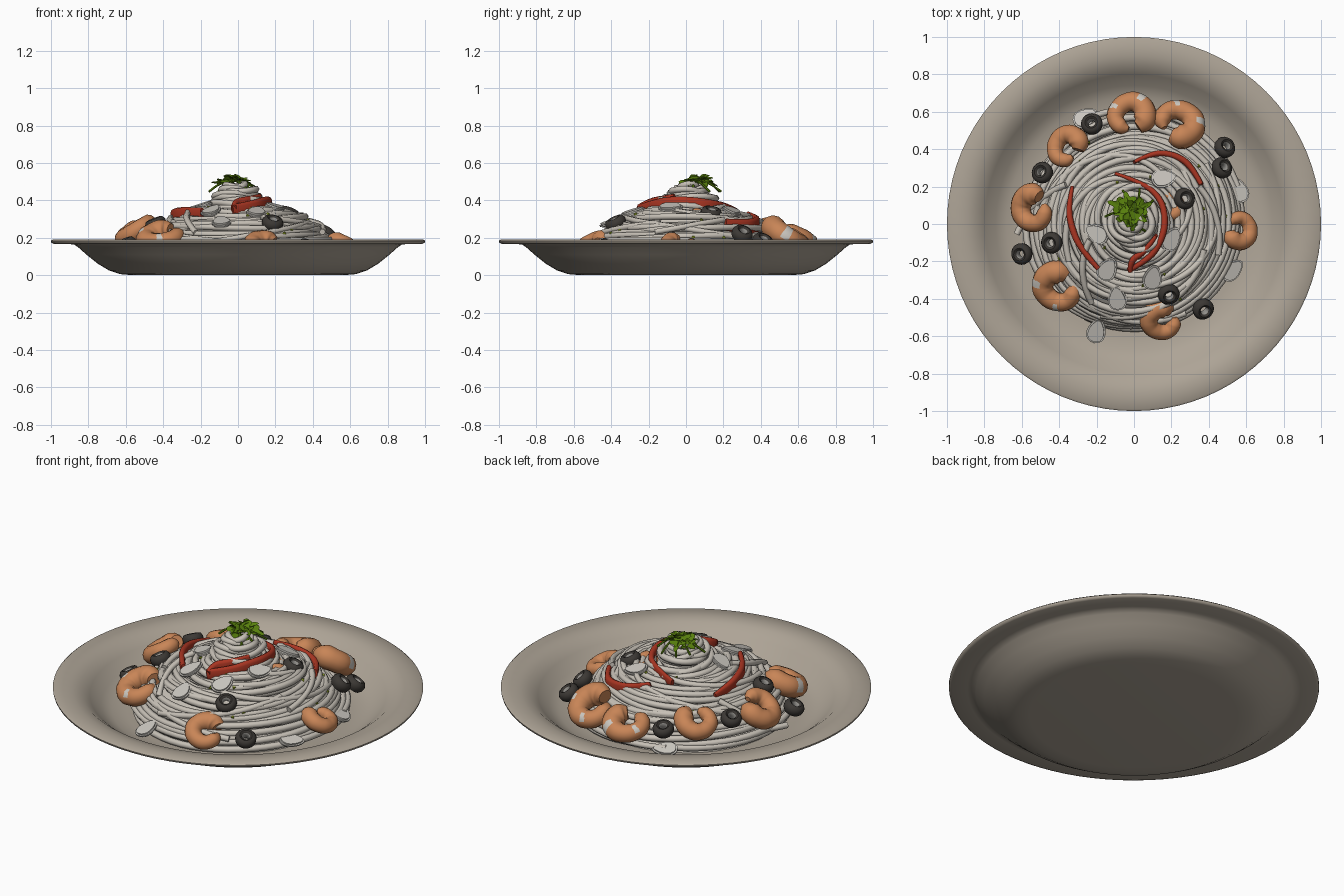
import bpy, bmesh, math, random
from math import sin, cos, pi, atan2, hypot, radians
from mathutils import Matrix, Vector

random.seed(4)
if "Cube" in bpy.data.objects:
    bpy.data.objects.remove(bpy.data.objects["Cube"], do_unlink=True)


def material(name, *rgb):
    m = bpy.data.materials.new(name)
    m.use_nodes = True
    m.diffuse_color = (*rgb, 1)
    m.node_tree.nodes["Principled BSDF"].inputs["Base Color"].default_value = (*rgb, 1)
    return m


STONE = material("warm stone", .42, .37, .305)
PASTA = material("pale pasta", .57, .53, .47)
CREAM = material("garlic white", .6, .575, .53)
SHRIMP = material("shrimp orange", .58, .235, .095)
RED = material("pepper red", .4, .036, .016)
BLACK = material("olive black", .045, .04, .035)
GREY = material("olive inside", .3, .29, .27)
GREEN = material("leaf green", .1, .22, .004)
LIME = material("herb lime", .28, .36, .02)


# ---------- helpers ----------
def add(name, mesh, mats, matrix=None, angle=50):
    mesh.materials.clear()
    for m in mats:
        mesh.materials.append(m)
    if matrix:
        mesh.transform(matrix)
    mesh.polygons.foreach_set("use_smooth", [True] * len(mesh.polygons))
    mesh.set_sharp_from_angle(angle=radians(angle))
    ob = bpy.data.objects.new(name, mesh)
    bpy.context.collection.objects.link(ob)
    return ob


def from_bmesh(bm):
    bmesh.ops.recalc_face_normals(bm, faces=bm.faces)
    mesh = bpy.data.meshes.new("part")
    bm.to_mesh(mesh)
    bm.free()
    return mesh


def lathe(profile, steps, closed=False):
    bm = bmesh.new()
    vs = [bm.verts.new((r, 0, z)) for r, z in profile]
    for a, b in zip(vs, vs[1:] + vs[:1] if closed else vs[1:]):
        bm.edges.new((a, b))
    bmesh.ops.spin(bm, geom=bm.verts[:] + bm.edges[:], axis=(0, 0, 1),
                   cent=(0, 0, 0), angle=2 * pi, steps=steps)
    bmesh.ops.remove_doubles(bm, verts=bm.verts, dist=1e-4)
    return from_bmesh(bm)


def strands(paths, depth, ring=False, extrude=0, sides=1, radius=lambda t: 1):
    """Sweep a round or strap-shaped section along each path."""
    cu = bpy.data.curves.new("sweep", "CURVE")
    cu.dimensions, cu.twist_mode = "3D", "Z_UP"
    cu.bevel_depth, cu.bevel_resolution, cu.extrude = depth, sides, extrude
    cu.use_fill_caps = True
    for pts in paths:
        sp = cu.splines.new("POLY" if ring else "NURBS")
        sp.points.add(len(pts) - 1)
        for i, (p, co) in enumerate(zip(sp.points, pts)):
            p.co = (*co, 1)
            p.radius = radius(i / (len(pts) - 1))
        sp.use_cyclic_u = ring
        if not ring:
            sp.order_u, sp.use_endpoint_u, sp.resolution_u = 3, True, 5
    ob = bpy.data.objects.new("sweep", cu)
    bpy.context.collection.objects.link(ob)
    dg = bpy.context.evaluated_depsgraph_get()
    mesh = bpy.data.meshes.new_from_object(ob.evaluated_get(dg))
    bpy.data.objects.remove(ob)
    return mesh


MOUND = [(0, .485), (.05, .475), (.09, .45), (.125, .405), (.16, .362), (.22, .335), (.3, .312),
         (.37, .282), (.43, .243), (.48, .197), (.52, .15), (.55, .11), (.565, .06)]


def height(x, y):
    r = hypot(x, y)
    for (a, za), (b, zb) in zip(MOUND, MOUND[1:]):
        if r <= b:
            return za + (zb - za) * (r - a) / (b - a)
    return .075


def place(x, y, z, tilt=0, spin=0):
    """Stand at a spot, lean outward from the middle, turn by spin (degrees, in the top plane)."""
    th = atan2(y, x)
    return (Matrix.Translation((x, y, z)) @ Matrix.Rotation(th, 4, "Z")
            @ Matrix.Rotation(radians(tilt), 4, "Y")
            @ Matrix.Rotation(radians(spin) - th, 4, "Z"))


# ---------- plate ----------
add("plate", lathe([(0, .004), (.56, 0), (.63, .006), (.69, .026), (.75, .062), (.81, .11),
                    (.855, .15), (.875, .163), (.9, .167), (.985, .168), (.998, .174), (1, .184),
                    (.99, .192), (.9, .188), (.85, .178), (.8, .14), (.74, .085), (.68, .057),
                    (.6, .047), (0, .045)], 80),
    [STONE], angle=60)

# ---------- noodle mound ----------
add("pasta_core", lathe([(r * .97, z - .018) for r, z in MOUND], 40), [PASTA])
rings = []
samples = []
for (a, za), (b, zb) in zip(MOUND[1:], MOUND[2:]):
    n = max(2, round(hypot(b - a, zb - za) / .02))
    samples += [(a + (b - a) * i / n, za + (zb - za) * i / n) for i in range(n)]
for r, z in samples:
    top = max(0, 1 - r / .25)
    cx, cy = random.uniform(-.018, .022) - .01 * top, random.uniform(-.016, .022) + .035 * top
    p, q = random.uniform(0, 6), random.uniform(0, 6)
    w = min(.012, r * .08)
    rings.append([(cx + (r + w * sin(2 * t + p)) * cos(t), cy + (r + w * sin(2 * t + p)) * sin(t),
                   z + .01 * sin(2 * t + q) + .008 * sin(t + p))
                  for t in (2 * pi * i / 52 for i in range(52))])
add("pasta_rings", strands(rings, .0185, ring=True), [PASTA], angle=80)

# Loose strands, given as start angle, end angle, start radius, end radius, lift
loose = []
for a0, a1, r0, r1, lift in [(20, 115, .59, .62, .03), (150, 185, .42, .63, .03),
                             (200, 242, .25, .48, .03), (-70, 40, .35, .5, .02),
                             (250, 340, .52, .4, .02), (60, 170, .3, .5, .02),
                             (95, 210, .24, .4, .02), (-30, 60, .2, .42, .015),
                             (190, 300, .45, .55, .02), (-20, 30, .48, .4, .035)]:
    pts = []
    for i in range(13):
        a, r = radians(a0 + (a1 - a0) * i / 12), r0 + (r1 - r0) * i / 12
        pts.append((r * cos(a), r * sin(a), height(r, 0) + lift))
    loose.append(pts)
add("pasta_loose_strands", strands(loose, .017), [PASTA], angle=80)

# ---------- shrimp: x, y, z, tilt, opening direction, size ----------
SPOTS = [(-.02, .58, .195, 22, 285, .98), (.235, .54, .21, 30, 225, 1.06),
         (-.36, .41, .235, 32, 325, .88), (-.54, .08, .24, 40, 40, .97),
         (-.405, -.34, .205, 22, 35, 1.04), (.15, -.515, .155, 20, 35, .88),
         (.565, -.03, .16, 22, 170, .78), (.19, .1, .32, 25, 250, .62)]
for k, (x, y, z, tilt, spin, s) in enumerate(SPOTS):
    arc = [radians(16 + 324 * i / 24) for i in range(25)]
    path = [((.079 + .006 * sin(a)) * cos(a), .083 * sin(a), .01 * sin(a)) for a in arc]
    body = strands([path], .064, sides=4, radius=lambda t: (
        min(1, .55 + 5 * t) * (1.03 - .4 * t) * (1 + .015 * cos(t * 44)) * min(1, .35 + 9 * (1 - t))))
    ob = add(f"shrimp_{k + 1}", body, [SHRIMP, CREAM], angle=80)
    # Pale patches on the back of the shell
    for f in ob.data.polygons:
        c = f.center
        ang = math.degrees(atan2(c.y, c.x)) % 360
        pale = 120 < ang < 140 or 222 < ang < 237
        f.material_index = int(pale and k in (0, 1, 4) and c.z > .015 and hypot(c.x, c.y) > .085)
    ob.data.transform(place(x, y, z, tilt, spin) @ Matrix.Scale(s, 4))

# ---------- olive rings: x, y, z, tilt ----------
for k, (x, y, z, tilt) in enumerate([
        (-.225, .535, .2, 20), (-.49, .275, .235, 25), (-.6, -.16, .165, 25), (-.44, -.1, .275, 22),
        (.485, .41, .18, 35), (.47, .3, .22, 40), (.27, .135, .33, 22), (.185, -.375, .28, 28),
        (.37, -.455, .15, 30)]):
    olive = lathe([(.022, -.026), (.045, -.03), (.056, -.014), (.058, .008), (.048, .026),
                   (.034, .03), (.022, .022), (.019, 0)], 20, closed=True)
    ob = add(f"olive_{k + 1}", olive, [BLACK, GREY])
    for f in ob.data.polygons:
        f.material_index = int(hypot(f.center.x, f.center.y) < .024)
    ob.data.transform(place(x, y, z, tilt))

# ---------- pepper strips ----------
PEPPERS = {"left": [(-.33, .2), (-.35, .1), (-.34, 0), (-.29, -.13), (-.19, -.24)],
           "middle": [(-.1, .27), (.05, .22), (.15, .13), (.17, 0), (.14, -.1), (.08, -.19), (-.03, -.25)],
           "back": [(0, .33), (.1, .385), (.22, .37), (.31, .31), (.36, .21)],
           "inner": [(.12, -.06), (.06, -.15), (-.02, -.19), (-.02, -.25)]}
for name, spots in PEPPERS.items():
    path = [(x, y, height(x, y) + .02) for x, y in spots]
    add(f"pepper_{name}", strands([path], .014, extrude=.021,
                                  radius=lambda t: .65 + .5 * sin(pi * t) + .25 * t), [RED])

# ---------- garlic slices: x, y, spin ----------
for k, (x, y, spin) in enumerate([
        (.16, .245, 10), (.1, -.285, 80), (-.14, -.24, 60), (-.09, -.395, 95), (.525, -.245, 40),
        (.56, .18, 110), (-.2, -.57, 75), (-.2, -.05, 150), (-.26, .57, 30), (.2, -.08, 60)]):
    bm = bmesh.new()
    outline = [(.07 * cos(t), (.05 - .014 * cos(t)) * sin(t), -.012)
               for t in (2 * pi * i / 18 for i in range(18))]
    face = bm.faces.new([bm.verts.new(p) for p in outline])
    up = bmesh.ops.extrude_face_region(bm, geom=[face])
    bmesh.ops.translate(bm, vec=(0, 0, .024), verts=[v for v in up["geom"] if isinstance(v, bmesh.types.BMVert)])
    bmesh.ops.bevel(bm, geom=[e for e in bm.edges if abs(e.verts[0].co.z - e.verts[1].co.z) < .001],
                    offset=.008, segments=2, affect="EDGES")
    add(f"garlic_slice_{k + 1}", from_bmesh(bm), [CREAM],
        place(x, y, height(x, y) + .027, 20, spin))

# ---------- leafy garnish ----------
bm = bmesh.new()
for k in range(11):
    a = k * 2.4
    d = .01 + .065 * (k / 10)
    m = (Matrix.Translation((-.02 + d * cos(a), .07 + d * sin(a), .52 - .035 * k / 10))
         @ Matrix.Rotation(a, 4, "Z") @ Matrix.Rotation(radians(random.uniform(-20, 35)), 4, "Y")
         @ Matrix.Rotation(random.uniform(-.35, .35), 4, "X"))
    hub = bm.verts.new(m @ Vector((-.022, 0, -.006)))
    rim = []
    for i in range(17):
        t = -2.2 + 4.4 * i / 16
        r = .044 + .016 * cos(t * 4.3)
        rim.append(bm.verts.new(m @ Vector((r * cos(t) * 1.1, r * sin(t) * .85, .014 * abs(sin(t))))))
    for u, v in zip(rim, rim[1:]):
        bm.faces.new((hub, u, v))
# Every leaf faces up
for f in bm.faces:
    f.normal_update()
    if f.normal.z < 0:
        f.normal_flip()
leaves = bpy.data.meshes.new("leaves")
bm.to_mesh(leaves)
bm.free()
add("parsley_leaves", leaves, [GREEN])
stems = []
for k in range(9):
    a, d = k * .7, random.uniform(.1, .14)
    stems.append([(-.02 + d * f * cos(a + .5 * f), .06 + d * f * sin(a + .5 * f), .512 - .065 * f * f)
                  for f in (0, .35, .7, 1)])
add("parsley_stems", strands(stems, .006), [GREEN])

# ---------- chopped herb flecks ----------
bm = bmesh.new()
for k in range(30):
    a, r = random.uniform(0, 2 * pi), random.uniform(.15, .54)
    x, y = r * cos(a), r * sin(a)
    bmesh.ops.create_cone(bm, cap_ends=True, segments=3, radius1=.012, radius2=.008, depth=.008,
                          matrix=place(x, y, height(x, y) + .023, 30, k * 50))
add("herb_flecks", from_bmesh(bm), [LIME], angle=20)
